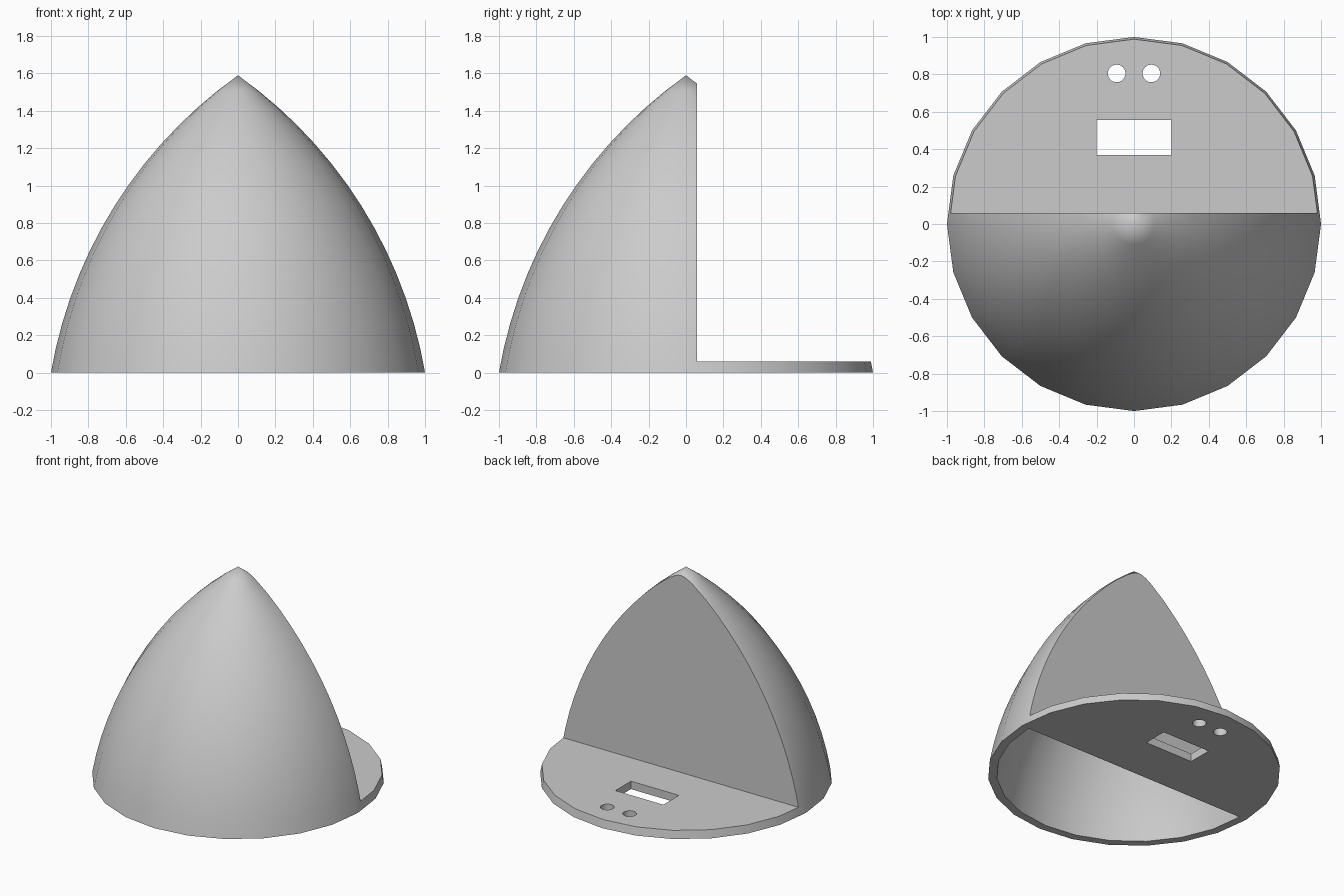
import bpy, bmesh, math

HEIGHT = 1.59      # apex height of the pointed dome
SIDES = 24
RINGS = 14
WALL = 0.06
HALF_ARC = math.radians(22.5)   # half the angle swept by the profile arc

if "Cube" in bpy.data.objects:
    bpy.data.objects.remove(bpy.data.objects["Cube"], do_unlink=True)

grey = bpy.data.materials.new("light grey")
grey.use_nodes = True
colour = (0.6, 0.6, 0.6, 1)
grey.diffuse_color = colour
grey.node_tree.nodes["Principled BSDF"].inputs["Base Color"].default_value = colour


def ogive_profile():
    """Circular arc from the base rim to the apex, as (radius, z) pairs."""
    lean = math.atan2(1, HEIGHT)
    radius = math.hypot(1, HEIGHT) / (2 * math.sin(HALF_ARC))
    start = lean - HALF_ARC
    cx, cz = 1 - radius * math.cos(start), -radius * math.sin(start)
    angles = [start + 2 * HALF_ARC * i / RINGS for i in range(RINGS)]
    return [(cx + radius * math.cos(a), cz + radius * math.sin(a)) for a in angles]


def finish(name, bm):
    bmesh.ops.recalc_face_normals(bm, faces=bm.faces)
    mesh = bpy.data.meshes.new(name)
    bm.to_mesh(mesh)
    bm.free()
    mesh.materials.append(grey)
    obj = bpy.data.objects.new(name, mesh)
    bpy.context.collection.objects.link(obj)
    return obj


def dome(name, profile, apex):
    bm = bmesh.new()
    rings = []
    for r, z in profile:
        turns = [2 * math.pi * i / SIDES for i in range(SIDES)]
        rings.append([bm.verts.new((r * math.cos(t), r * math.sin(t), z)) for t in turns])
    tip = bm.verts.new((0, 0, apex))
    bm.faces.new(rings[0])
    for i in range(SIDES):
        j = (i + 1) % SIDES
        for low, high in zip(rings, rings[1:]):
            bm.faces.new((low[i], low[j], high[j], high[i]))
        bm.faces.new((rings[-1][i], rings[-1][j], tip))
    return finish(name, bm)


def box(name, low, high):
    bm = bmesh.new()
    bmesh.ops.create_cube(bm, size=1)
    for v in bm.verts:
        v.co = [(a + b) / 2 + c * (b - a) for a, b, c in zip(low, high, v.co)]
    return finish(name, bm)


def peg(name, x, y, radius):
    bm = bmesh.new()
    bmesh.ops.create_cone(bm, cap_ends=True, segments=32, radius1=radius, radius2=radius, depth=1)
    bmesh.ops.translate(bm, verts=bm.verts, vec=(x, y, 0))
    return finish(name, bm)


def cut(target, cutter):
    bpy.context.view_layer.objects.active = target
    mod = target.modifiers.new("cut", 'BOOLEAN')
    mod.operation = 'DIFFERENCE'
    mod.solver = 'EXACT'
    mod.object = cutter
    bpy.ops.object.modifier_apply(modifier=mod.name)
    bpy.data.objects.remove(cutter, do_unlink=True)


# Pointed dome, cut back to a front half and a thin rear floor
profile = ogive_profile()
shell = dome("half_dome_shell", profile, HEIGHT)
cut(shell, box("rear_cutter", (-2, WALL, WALL), (2, 2, 3)))

# Hollow under the front half, open at the bottom
k = 1 - WALL
inner = [(k, -0.2)] + [(r * k, z * k) for r, z in profile]
hollow = dome("hollow_cutter", inner, HEIGHT * k)
cut(hollow, box("hollow_trimmer", (-2, 0, -1), (2, 2, 3)))
cut(shell, hollow)

# Slot and two round holes through the rear floor
cut(shell, box("slot_cutter", (-0.2, 0.37, -1), (0.2, 0.555, 0.5)))
for side in (-1, 1):
    cut(shell, peg("hole_cutter", side * 0.093, 0.805, 0.047))

# Smooth curved skin with crisp cut edges
bpy.ops.object.select_all(action='DESELECT')
shell.select_set(True)
bpy.context.view_layer.objects.active = shell
bpy.ops.object.shade_smooth_by_angle(angle=math.radians(30))
